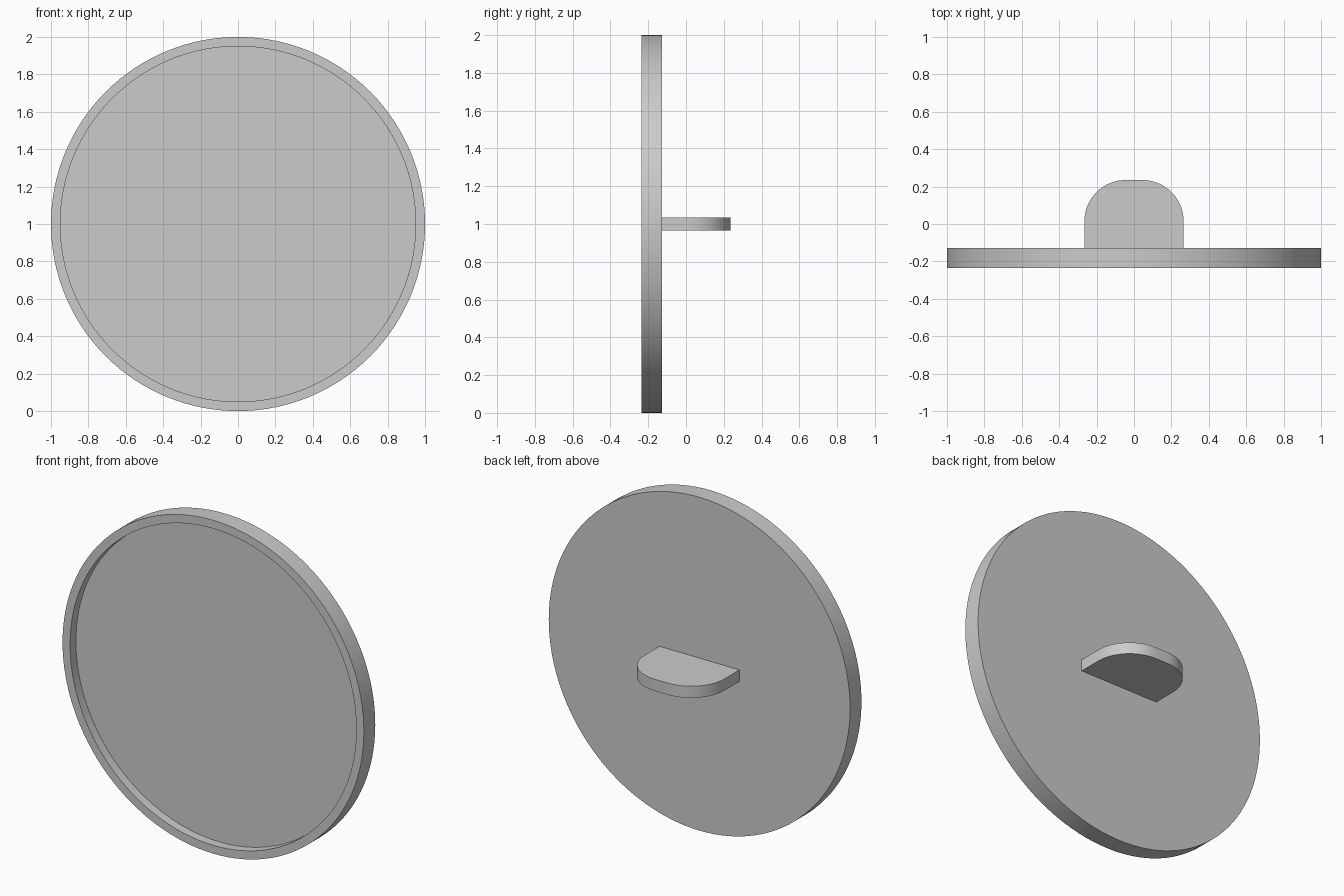
import bpy, bmesh, math

cube = bpy.data.objects.get("Cube")
if cube:
    bpy.data.objects.remove(cube, do_unlink=True)

# Single plain grey
grey = bpy.data.materials.new("plain grey")
grey.use_nodes = True
colour = (0.6, 0.6, 0.6, 1)
grey.diffuse_color = colour
grey.node_tree.nodes["Principled BSDF"].inputs["Base Color"].default_value = colour


def finish(bm, name):
    bmesh.ops.recalc_face_normals(bm, faces=bm.faces)
    mesh = bpy.data.meshes.new(name)
    bm.to_mesh(mesh)
    bm.free()
    mesh.materials.append(grey)
    obj = bpy.data.objects.new(name, mesh)
    bpy.context.collection.objects.link(obj)
    bpy.ops.object.select_all(action="DESELECT")
    obj.select_set(True)
    bpy.context.view_layer.objects.active = obj
    bpy.ops.object.shade_smooth_by_angle(angle=math.radians(30))
    return obj


# Round plate with a raised rim around its recessed front
FRONT, FLOOR, BACK = -0.235, -0.18, -0.127
SIDES = 128
bm = bmesh.new()
rings = []
for radius, y in ((0.95, FLOOR), (0.95, FRONT), (1, FRONT), (1, BACK)):
    angles = [math.tau * i / SIDES for i in range(SIDES)]
    rings.append([bm.verts.new((radius * math.cos(a), y, 1 + radius * math.sin(a)))
                  for a in angles])
for inner, outer in zip(rings, rings[1:]):
    for i in range(SIDES):
        j = (i + 1) % SIDES
        bm.faces.new((inner[i], inner[j], outer[j], outer[i]))
bm.faces.new(rings[0])
bm.faces.new(rings[-1])
finish(bm, "round_plate")

# Rounded tab standing out from the middle of the back
HALF_WIDTH, TIP, CORNER, THICK = 0.265, 0.235, 0.22, 0.07
outline = [(HALF_WIDTH, BACK)]
for side, start in ((1, 0), (-1, 90)):
    for step in range(17):
        a = math.radians(start + 90 * step / 16)
        outline.append((side * (HALF_WIDTH - CORNER) + CORNER * math.cos(a),
                        TIP - CORNER + CORNER * math.sin(a)))
outline.append((-HALF_WIDTH, BACK))
bm = bmesh.new()
base = bm.faces.new([bm.verts.new((x, y, 1 - THICK / 2)) for x, y in outline])
top = bmesh.ops.extrude_face_region(bm, geom=[base], use_keep_orig=True)
bmesh.ops.translate(bm, vec=(0, 0, THICK),
                    verts=[v for v in top["geom"] if isinstance(v, bmesh.types.BMVert)])
finish(bm, "back_tab")
